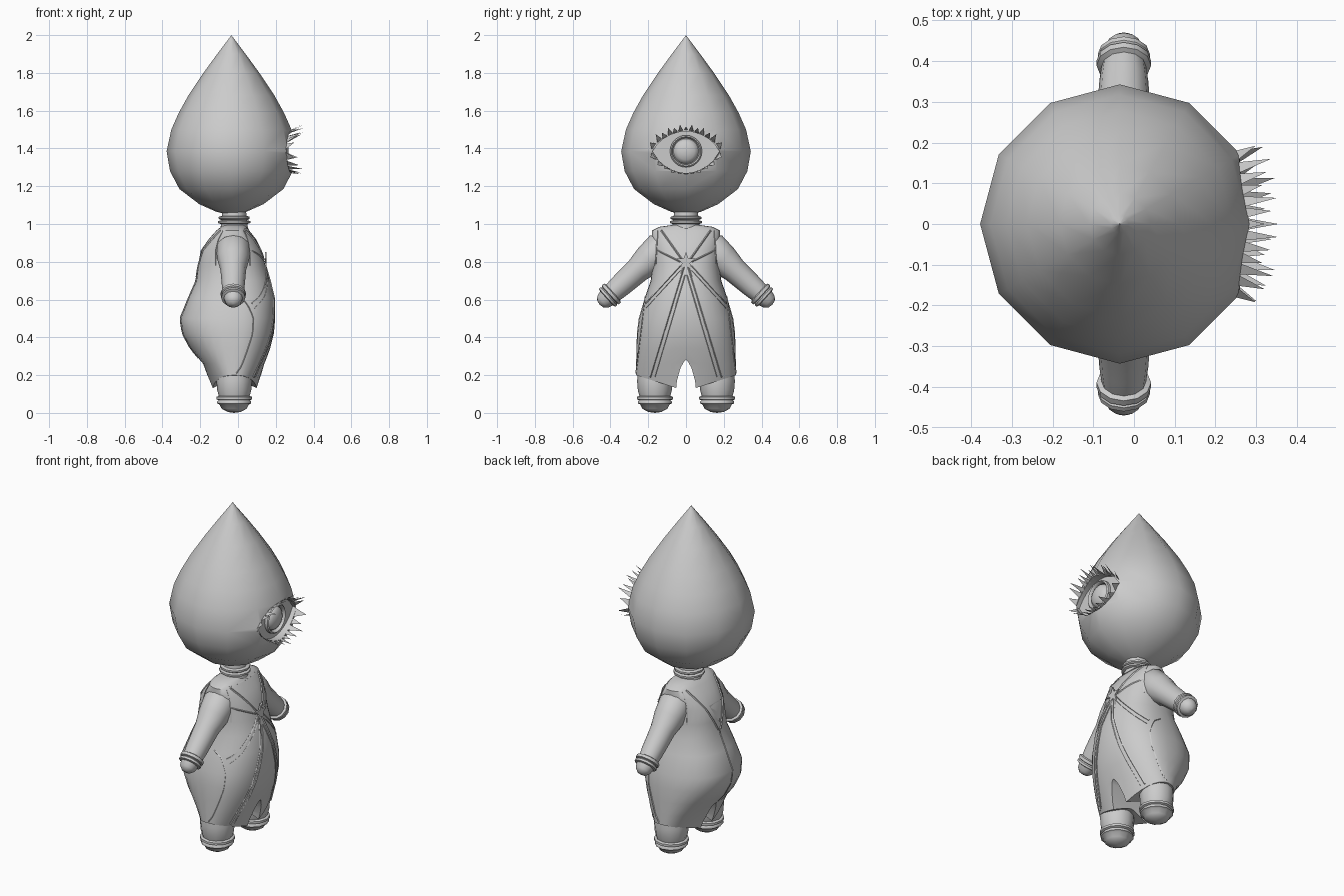
import bpy, bmesh, math
from mathutils import Vector, Matrix

if "Cube" in bpy.data.objects:
    bpy.data.objects.remove(bpy.data.objects["Cube"])

grey = bpy.data.materials.new("soft grey")
grey.diffuse_color = (0.6, 0.6, 0.6, 1)
grey.use_nodes = True
grey.node_tree.nodes["Principled BSDF"].inputs["Base Color"].default_value = grey.diffuse_color


def add(name, verts, faces, angle=40):
    me = bpy.data.meshes.new(name)
    me.from_pydata(verts, [], faces)
    bm = bmesh.new()
    bm.from_mesh(me)
    bmesh.ops.remove_doubles(bm, verts=bm.verts, dist=1e-5)
    bmesh.ops.recalc_face_normals(bm, faces=bm.faces)
    bm.to_mesh(me)
    bm.free()
    me.materials.append(grey)
    ob = bpy.data.objects.new(name, me)
    bpy.context.collection.objects.link(ob)
    smooth(ob, angle)
    return ob


def smooth(ob, angle):
    bpy.ops.object.select_all(action='DESELECT')
    ob.select_set(True)
    bpy.context.view_layer.objects.active = ob
    if angle:
        bpy.ops.object.shade_smooth_by_angle(angle=math.radians(angle))


def skin(rings):
    """Join equal rings of points into a closed tube with fan caps."""
    n = len(rings[0])
    verts = [v for r in rings for v in r]
    faces = [(i * n + j, i * n + (j + 1) % n, (i + 1) * n + (j + 1) % n, (i + 1) * n + j)
             for i in range(len(rings) - 1) for j in range(n)]
    for base, ring in ((0, rings[0]), ((len(rings) - 1) * n, rings[-1])):
        verts.append(sum((Vector(v) for v in ring), Vector()) / n)
        faces += [(base + j, base + (j + 1) % n, len(verts) - 1) for j in range(n)]
    return verts, faces


def lathe(name, profile, start, axis=(0, 0, 1), n=12, angle=40):
    """Revolve (distance, radius) pairs around an axis."""
    m = Matrix.Translation(start) @ Vector((0, 0, 1)).rotation_difference(Vector(axis)).to_matrix().to_4x4()
    rings = [[m @ Vector((max(r, 1e-4) * math.cos(k * math.tau / n),
                          max(r, 1e-4) * math.sin(k * math.tau / n), d)) for k in range(n)]
             for d, r in profile]
    return add(name, *skin(rings), angle)


def prism(name, outline, x0, x1, angle=0):
    """Extrude a (y, z) outline along x."""
    return add(name, *skin([[(x, y, z) for y, z in outline] for x in (x0, x1)]), angle)


def cut(ob, cutter, angle):
    mod = ob.modifiers.new("cut", 'BOOLEAN')
    mod.operation, mod.object, mod.solver = 'DIFFERENCE', cutter, 'EXACT'
    smooth(ob, 0)
    bpy.ops.object.modifier_apply(modifier=mod.name)
    bpy.data.objects.remove(cutter)
    smooth(ob, angle)


# ---- head: twelve-sided drop with a carved eye socket
HX, EZ = -0.035, 1.385
head_profile = [(1.055, 0.04), (1.065, 0.08), (1.105, 0.17), (1.185, 0.275), (1.28, 0.325),
                (1.385, 0.343), (1.5, 0.318), (1.59, 0.278), (1.68, 0.228), (1.80, 0.148),
                (1.90, 0.075), (1.97, 0.022), (2.0, 0)]
head = lathe("head", head_profile, (HX, 0, 0), angle=60)


def lid(t, upper):
    """Almond outline, t from -1 to 1 across the eye."""
    return 0.178 * t, EZ + (0.105 if upper else -0.115) * (1 - t * t) ** 0.8


def head_x(y, z):
    for (z0, r0), (z1, r1) in zip(head_profile, head_profile[1:]):
        if z0 <= z <= z1:
            r = r0 + (r1 - r0) * (z - z0) / (z1 - z0)
            return HX + 0.975 * math.sqrt(max(r * r - y * y, 0))


ts = [-1 + k / 6 for k in range(13)]
almond = [lid(t, True) for t in ts] + [lid(t, False) for t in reversed(ts[1:-1])]
cut(head, prism("socket_cutter", almond, 0.235, 0.5), 50)

# ---- eye: ringed iris and domed pupil
lathe("iris_ring", [(0, 0.085), (0.022, 0.085), (0.028, 0.078), (0.018, 0.07), (0, 0.07)],
      (0.23, 0, EZ), (1, 0, 0), 24)
lathe("eyeball", [(0, 0.068), (0.018, 0.062), (0.03, 0.045), (0.037, 0.02), (0.038, 0)],
      (0.23, 0, EZ), (1, 0, 0), 24, 60)

# ---- lashes: leaning triangles along both lids
for label, upper, count, rise in (("upper_lashes", True, 13, 0.04), ("lower_lashes", False, 11, -0.012)):
    verts, faces = [], []
    for k in range(count):
        a, b = (lid(-1 + 2 * (k + e) / count, upper) for e in (0, 1))
        mid = ((a[0] + b[0]) / 2, (a[1] + b[1]) / 2)
        reach = 0.045 + 0.016 * (k % 3)
        root = [(head_x(*p) - 0.01, *p) for p in (a, b)]
        tip = (head_x(*mid) + reach, mid[0] * 1.17, mid[1] + rise * (0.7 + 0.3 * (k % 2)))
        verts += root + [tip]
        faces.append((3 * k, 3 * k + 1, 3 * k + 2))
    add(label, verts, faces, 0)

# ---- neck with ribbed collar
lathe("neck", [(0.96, 0.075), (1.0, 0.07), (1.005, 0.085), (1.015, 0.085), (1.02, 0.068),
               (1.028, 0.082), (1.038, 0.082), (1.043, 0.065), (1.08, 0.062)], (-0.02, 0, 0))

# ---- overalls: (height, back x, front x, half width)
SX = -0.02
rings = [(0.15, -0.135, 0.10, 0.265), (0.26, -0.185, 0.14, 0.264), (0.34, -0.252, 0.17, 0.262),
         (0.42, -0.295, 0.19, 0.26), (0.5, -0.307, 0.197, 0.25), (0.61, -0.262, 0.195, 0.218),
         (0.70, -0.222, 0.17, 0.187), (0.78, -0.212, 0.145, 0.178), (0.86, -0.197, 0.125, 0.178),
         (0.92, -0.155, 0.095, 0.182), (0.965, -0.115, 0.06, 0.18), (0.985, -0.09, 0.045, 0.14),
         (0.995, -0.07, 0.035, 0.07)]
POW = 2.3


def hem(y):
    return 0.115 + 0.085 * abs(y) / 0.265


loops = []
for i, (z, back, front, half) in enumerate(rings):
    loop = []
    for k in range(32):
        c, s = math.cos(k * math.tau / 32), math.sin(k * math.tau / 32)
        x = SX + (front - SX if c > 0 else SX - back) * math.copysign(abs(c) ** (2 / POW), c)
        y = half * math.copysign(abs(s) ** (2 / POW), s)
        loop.append((x, y, z if i else hem(y)))
    loops.append(loop)
overalls = add("overalls", *skin(loops))
arch = [(0.012, 0.27), (0.03, 0.235), (0.048, 0.17), (0.06, 0.05)]
cut(overalls, prism("leg_gap_cutter", [(-y, z) for y, z in arch[::-1]] + [(0, 0.28)] + arch, -0.6, 0.6), 45)


def on_body(y, z, side=1):
    """Point on the front (side 1) or back (side -1) of the overalls."""
    for a, b in zip(rings, rings[1:]):
        if a[0] <= z <= b[0]:
            f = (z - a[0]) / (b[0] - a[0])
            back, front, half = (a[j] + (b[j] - a[j]) * f for j in (1, 2, 3))
            depth = max(1 - (min(abs(y), half) / half) ** POW, 0) ** (1 / POW)
            return Vector((SX + (front - SX if side > 0 else back - SX) * depth, y, z))


def seam(name, p, q, side=1, r=0.004):
    """Thin raised seam that follows the cloth between two (y, z) points."""
    pts = [on_body(p[0] + (q[0] - p[0]) * k / 14, p[1] + (q[1] - p[1]) * k / 14, side) for k in range(15)]
    tube = []
    for k, c in enumerate(pts):
        d = (pts[min(k + 1, 14)] - pts[max(k - 1, 0)]).normalized()
        u = d.cross(Vector((1, 0.01, 0.02))).normalized()
        w = d.cross(u)
        tube.append([c + r * (u * math.cos(a) + w * math.sin(a))
                     for a in (math.tau * j / 4 for j in range(4))])
    add(name, *skin(tube), 60)


for s in (1, -1):
    # front seams, straps and pocket lines
    seam("front_leg_seam", (s * 0.01, 0.78), (s * 0.19, 0.19), r=0.005)
    seam("front_leg_stitch", (s * 0.005, 0.73), (s * 0.165, 0.19), r=0.0025)
    seam("pocket_seam", (s * 0.03, 0.78), (s * 0.212, 0.58), r=0.005)
    seam("pocket_stitch", (s * 0.03, 0.755), (s * 0.212, 0.555), r=0.0025)
    seam("strap_seam", (s * 0.02, 0.81), (s * 0.13, 0.965), r=0.005)
    seam("bib_seam", (s * 0.03, 0.80), (s * 0.172, 0.87))
    seam("armhole_seam", (s * 0.15, 0.965), (s * 0.16, 0.78))
    # side and back seams
    seam("side_seam", (s * 0.216, 0.615), (s * 0.264, 0.21))
    seam("back_strap_seam", (s * 0.01, 0.72), (s * 0.13, 0.965), -1, 0.005)
    seam("back_armhole_seam", (s * 0.15, 0.965), (s * 0.16, 0.78), -1)
seam("neckline_stitch", (-0.13, 0.972), (0.13, 0.972), r=0.003)
seam("back_center_seam", (0, 0.72), (0, 0.29), -1, 0.003)

# ---- star badge and back patch
star = [(r * math.sin(k * math.pi / 5), 0.80 + r * math.cos(k * math.pi / 5))
        for k in range(10) for r in [0.022 if k % 2 else 0.052]]
prism("star_badge", star, 0.143, 0.152)
patch = [on_body(y, z, -1) + Vector((-0.006, 0, 0)) for y, z in ((-0.055, 0.87), (0.055, 0.87), (0, 0.76))]
add("back_patch", patch, [(0, 1, 2)], 0)

# ---- limbs, mirrored left and right
arm_profile = [(-0.07, 0), (-0.05, 0.06), (0, 0.092), (0.09, 0.084), (0.17, 0.068), (0.3, 0.06),
               (0.345, 0.055), (0.35, 0.067), (0.366, 0.067), (0.37, 0.057), (0.376, 0.064),
               (0.388, 0.064), (0.392, 0.05), (0.42, 0.042), (0.437, 0.025), (0.442, 0)]
leg_profile = [(0.24, 0.085), (0.17, 0.094), (0.12, 0.09), (0.09, 0.082), (0.085, 0.095), (0.072, 0.095),
               (0.067, 0.084), (0.06, 0.09), (0.05, 0.09), (0.045, 0.078), (0.022, 0.066), (0.005, 0.035), (0, 0)]
for s, side in ((1, "left"), (-1, "right")):
    lathe(side + "_arm", arm_profile, (-0.025, s * 0.13, 0.87), (0, s * 0.32, -0.29))
    lathe(side + "_leg", leg_profile, (-0.02, s * 0.165, 0))
